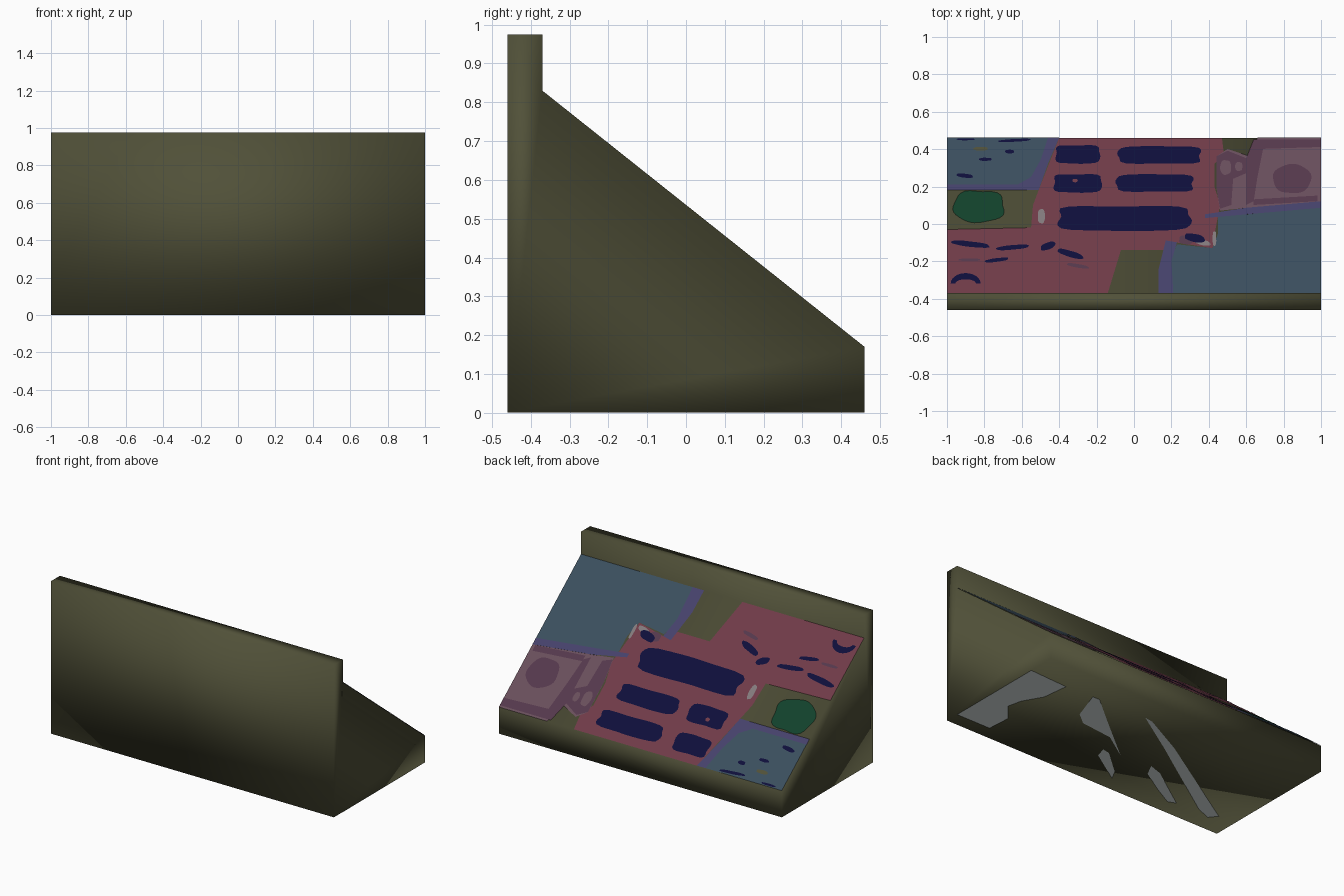
import bpy, bmesh, math
from mathutils import Vector

if "Cube" in bpy.data.objects:
    bpy.data.objects.remove(bpy.data.objects["Cube"])

def mat(name, srgb, gain=1.25):
    lin = [min(1, gain * (((c / 255 + 0.055) / 1.055) ** 2.4 if c > 10 else c / 255 / 12.92)) for c in srgb]
    m = bpy.data.materials.new(name)
    m.diffuse_color = (*lin, 1)
    m.use_nodes = True
    m.node_tree.nodes["Principled BSDF"].inputs["Base Color"].default_value = m.diffuse_color
    return m

OLIVE = mat("olive", (72, 72, 50))
PINK = mat("dusty_rose", (100, 52, 64))
NAVY = mat("navy", (12, 12, 52))
SLATE = mat("slate_blue", (52, 70, 84))
PURPLE = mat("muted_purple", (62, 58, 96))
MAUVE = mat("mauve", (94, 70, 82))
PLUM = mat("plum", (76, 50, 68))
GREEN = mat("dark_green", (15, 58, 38))
GREY = mat("grey", (118, 110, 112))
PALE = mat("pale_grey", (222, 232, 232), 1.0)

def mesh_object(name, bm, material):
    me = bpy.data.meshes.new(name)
    bm.to_mesh(me)
    bm.free()
    me.materials.append(material)
    ob = bpy.data.objects.new(name, me)
    bpy.context.collection.objects.link(ob)
    return ob

# Wedge body with an upright board along the front, one extruded profile
profile = [(-.46, .001), (.46, .001), (.46, .17), (-.37, .83), (-.37, .975), (-.46, .975)]
bm = bmesh.new()
ends = [[bm.verts.new((x, y, z)) for y, z in profile] for x in (-1, 1)]
for e in ends:
    bm.faces.new(e)
for i in range(6):
    j = (i + 1) % 6
    bm.faces.new((ends[0][i], ends[0][j], ends[1][j], ends[1][i]))
bmesh.ops.recalc_face_normals(bm, faces=bm.faces)
for f in bm.faces:
    f.smooth = True
mesh_object("wedge_body", bm, OLIVE)

NORMAL = Vector((0, .66, .83)).normalized()

def face_plate(name, points, normal, material):
    bm = bmesh.new()
    f = bm.faces.new([bm.verts.new(p) for p in points])
    f.normal_update()
    if f.normal.dot(normal) < 0:
        f.normal_flip()
    return mesh_object(name, bm, material)

def plate(name, pts, material, layer=1):
    """Flat plate on the slope, given in top-view x, y."""
    on = [Vector((x, y, .83 - (y + .37) * .66 / .83)) + NORMAL * .001 * layer for x, y in pts]
    return face_plate(name, on, NORMAL, material)

def blob(name, x0, x1, y0, y1, material, layer=3, power=4, tilt=0, wobble=.03):
    """Rounded bar or island filling a box on the slope."""
    pts = []
    for i in range(36):
        a = 2 * math.pi * i / 36
        c, s = math.cos(a), math.sin(a)
        r = (abs(c) ** power + abs(s) ** power) ** (-1 / power)
        r *= 1 - wobble + wobble * math.sin(5 * a + x0 * 9)
        u = c * r
        pts.append(((x0 + x1) / 2 + u * (x1 - x0) / 2,
                    (y0 + y1) / 2 + s * r * (y1 - y0) / 2 + tilt * u))
    return plate(name, pts, material, layer)

# Large map districts
plate("rose_district", [(-.40, .46), (.47, .46), (.48, .38), (.43, .32), (.43, .2), (.46, .1),
      (.43, -.06), (.42, -.13), (.23, -.10), (.16, -.14), (-.07, -.14), (-.14, -.37), (-1, -.37),
      (-1, -.03), (-.55, -.02), (-.54, .1), (-.51, .18)], PINK)
plate("corner_road", [(-.48, .46), (-.40, .46), (-.46, .32), (-.51, .18), (-1, .18), (-1, .22), (-.6, .24)], PURPLE, 2)
plate("corner_lake", [(-1, .46), (-.46, .46), (-.50, .34), (-.55, .25), (-.62, .21), (-1, .21)], SLATE, 3)
plate("large_lake", [(.2, -.37), (1, -.37), (1, .09), (.6, .05), (.45, .04), (.45, -.05),
      (.42, -.13), (.23, -.11), (.19, -.2)], SLATE, 2)
plate("lake_west_road", [(.17, -.09), (.23, -.10), (.2, -.2), (.21, -.37), (.13, -.37), (.13, -.25)], PURPLE, 3)
plate("lake_north_road", [(.38, .05), (.6, .085), (1, .12), (1, .085), (.6, .05), (.38, .03)], PURPLE, 3)
plate("mauve_district", [(.46, .07), (.44, .2), (.44, .36), (.5, .40), (.62, .36), (.66, .46), (1, .46),
      (1, .12), (.6, .085)], MAUVE, 2)

# Streets inside the mauve district
plate("plum_street", [(.44, .2), (.44, .36), (.5, .39), (.6, .35), (.64, .45), (1, .45), (1, .41),
      (.69, .40), (.66, .25), (.64, .12), (.60, .10), (.60, .27), (.53, .24), (.52, .10), (.46, .08)], PLUM, 3)
blob("plum_square", .74, .95, .16, .32, PLUM, 3, 2.2)
plate("plum_lane", [(.64, .13), (.98, .15), (.98, .12), (.64, .10)], PLUM, 3)
blob("mauve_block_a", .46, .52, .26, .34, MAUVE, 4, 2.5)
blob("mauve_block_b", .54, .58, .28, .33, MAUVE, 4, 2.5)

# Green island
blob("green_island", -.97, -.69, .005, .18, GREEN, 2, 2.8, 0, .05)

# Big navy bars in the rose district
for i, (x0, x1, y0, y1) in enumerate([
        (-.42, -.18, .32, .42), (-.09, .36, .32, .415), (-.43, -.17, .165, .265),
        (-.10, .32, .17, .265), (-.41, .31, -.04, .095)]):
    blob(f"navy_bar_{i}", x0, x1, y0, y1, NAVY, 3, 7)
blob("bar_speck", -.33, -.30, .22, .24, PINK, 4, 2)
blob("plum_speck", .24, .32, -.11, -.06, PLUM, 2, 2.5)

# Small navy marks: x0, x1, y0, y1, tilt
for i, (x0, x1, y0, y1, t) in enumerate([
        (.27, .38, -.10, -.055, -.01), (-.98, -.77, -.125, -.095, -.012), (-.74, -.56, -.14, -.115, .008),
        (-.50, -.42, -.14, -.10, .012), (-.41, -.27, -.18, -.145, -.02), (-.80, -.67, -.205, -.185, .008),
        (-.73, -.55, .437, .452, .005), (-.95, -.85, .445, .456, 0), (-.83, -.76, .335, .352, 0),
        (-.95, -.86, .245, .267, -.005), (-.69, -.64, .375, .395, 0)]):
    blob(f"navy_mark_{i}", x0, x1, y0, y1, NAVY, 4, 2.5, t)
arc = [(math.cos(math.radians(a)), math.sin(math.radians(a))) for a in range(0, 181, 15)]
plate("navy_arc", [(-.90 + .08 * c, -.32 + .055 * s) for c, s in arc]
      + [(-.90 + .055 * c, -.32 + .022 * s) for c, s in reversed(arc)], NAVY, 4)

# Plum, olive and grey specks
blob("plum_line_a", -.94, -.82, -.20, -.185, PLUM, 2, 2.5)
blob("plum_line_b", -.36, -.24, -.235, -.215, PLUM, 2, 2.5, -.01)
blob("olive_mark", -.86, -.78, .39, .41, OLIVE, 4, 2.5)
blob("grey_mark_a", -.515, -.475, .0, .08, GREY, 3, 2.5)
blob("grey_mark_b", .32, .41, -.115, -.085, GREY, 3, 2.5, -.01)
blob("grey_mark_c", .42, .44, -.12, -.04, GREY, 3, 3)

# Pale patches on the underside
for name, pts in {
    "underside_patch_a": [(1, -.37), (1, .285), (.73, .27), (.75, .10), (.82, -.02), (.84, -.11),
                          (.75, -.22), (.76, -.37)],
    "underside_patch_b": [(.54, .28), (.47, .08), (.39, .015), (.17, -.01), (-.01, -.13), (.31, .13), (.49, .28)],
    "underside_patch_c": [(.11, -.14), (.09, -.21), (-.14, -.36), (-.10, -.29), (.06, -.15)],
    "underside_patch_d": [(.16, .29), (.10, .28), (-.19, .13), (-.88, -.30), (-.84, -.35), (-.74, -.31),
                          (-.15, .09)],
    "underside_patch_e": [(-.22, -.11), (-.31, -.14), (-.60, -.34), (-.55, -.36), (-.42, -.29), (-.26, -.19)],
}.items():
    face_plate(name, [(x, y, 0) for x, y in pts], Vector((0, 0, -1)), PALE)
